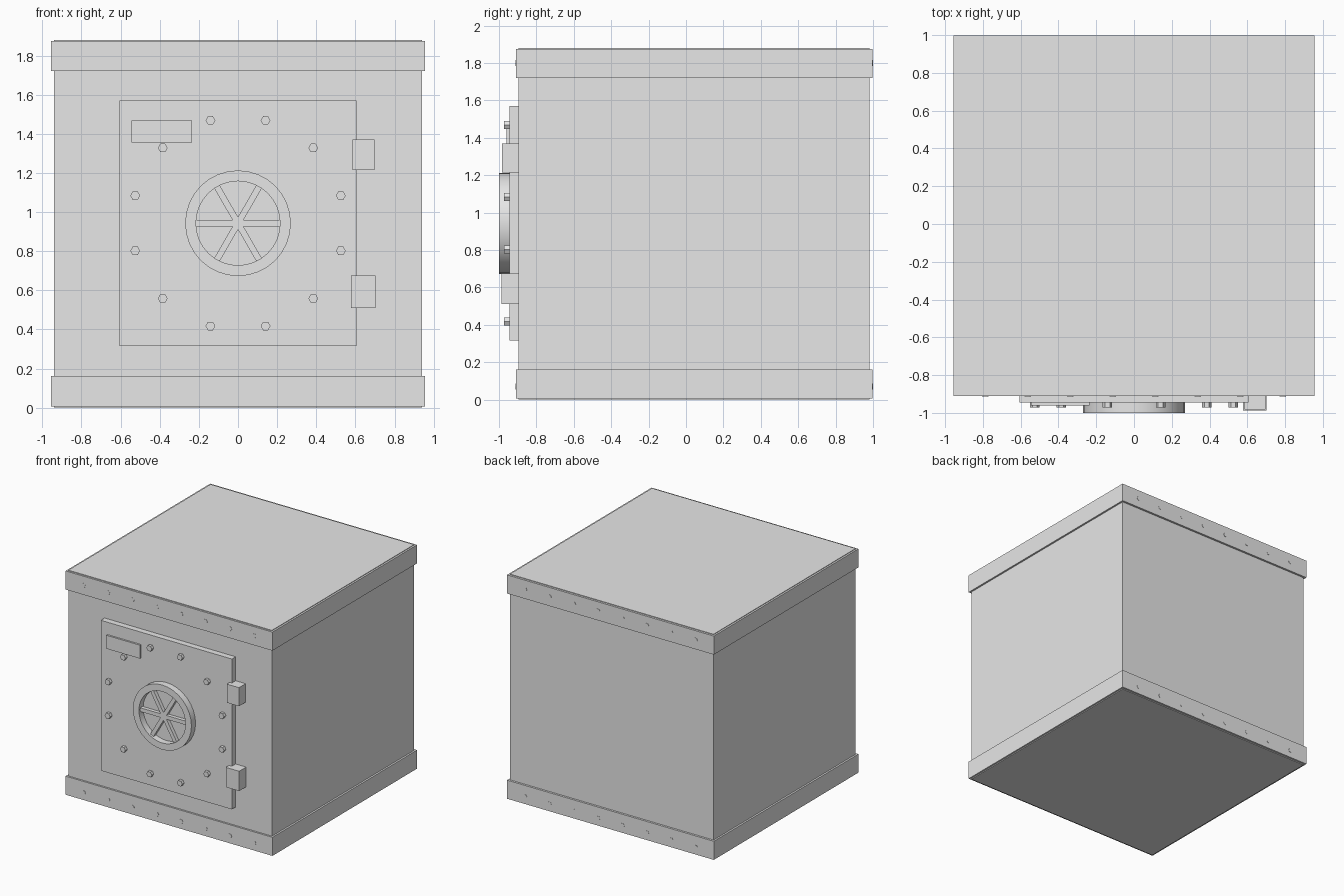
import bpy, bmesh, math
from mathutils import Matrix, Vector

cube = bpy.data.objects.get("Cube")
if cube:
    bpy.data.objects.remove(cube, do_unlink=True)

steel = bpy.data.materials.new("grey_steel")
steel.use_nodes = True
GREY = (0.8, 0.8, 0.8, 1)
steel.diffuse_color = GREY
steel.node_tree.nodes["Principled BSDF"].inputs["Base Color"].default_value = GREY


def finish(name, bm):
    mesh = bpy.data.meshes.new(name)
    bmesh.ops.recalc_face_normals(bm, faces=bm.faces)
    bm.to_mesh(mesh)
    bm.free()
    mesh.materials.append(steel)
    obj = bpy.data.objects.new(name, mesh)
    bpy.context.collection.objects.link(obj)
    return obj


def box(name, x, y, z):
    bm = bmesh.new()
    mid = Vector([sum(r) / 2 for r in (x, y, z)])
    size = [r[1] - r[0] for r in (x, y, z)]
    bmesh.ops.create_cube(bm, size=1, matrix=Matrix.Translation(mid) @ Matrix.Diagonal((*size, 1)))
    return finish(name, bm)


def add_stud(bm, x, z, front, back, radius):
    # Hexagonal stud lying along y
    place = Matrix.Translation((x, (front + back) / 2, z)) @ Matrix.Rotation(math.pi / 2, 4, "X")
    turn = Matrix.Rotation(math.pi / 6, 4, "Z")
    bmesh.ops.create_cone(bm, cap_ends=True, segments=6, radius1=radius, radius2=radius,
                          depth=back - front, matrix=place @ turn)


# Cabinet and its two surrounding bands
box("cabinet", (-0.94, 0.94), (-0.895, 0.98), (0, 1.88))
for name, low in (("bottom_band", 0.007), ("top_band", 1.72)):
    box(name, (-0.955, 0.955), (-0.91, 0.997), (low, low + 0.155))

# Nearly flush rivets on the front and back of the bands
bm = bmesh.new()
for z in (0.07, 1.8):
    for i in range(8):
        x = (i - 3.5) * 0.225
        add_stud(bm, x, z, -0.912, -0.9, 0.018)
        add_stud(bm, x, z, 0.99, 0.999, 0.018)
finish("band_rivets", bm)

# Door, name plate and hinges
box("door", (-0.605, 0.605), (-0.945, -0.89), (0.315, 1.57))
box("door_plate", (-0.545, -0.235), (-0.96, -0.94), (1.355, 1.467))
box("upper_hinge", (0.585, 0.697), (-0.983, -0.89), (1.215, 1.37))
box("lower_hinge", (0.578, 0.702), (-0.987, -0.89), (0.51, 0.675))

# Ring of twelve door bolts
CENTRE_Z = 0.943
bm = bmesh.new()
for i in range(12):
    a = math.radians(15 + 30 * i)
    add_stud(bm, 0.544 * math.cos(a), CENTRE_Z + 0.544 * math.sin(a), -0.972, -0.94, 0.025)
finish("door_bolts", bm)

# Wheel rim: rectangular section revolved about the y axis
bm = bmesh.new()
section = [(0.215, -0.94), (0.27, -0.94), (0.27, -1), (0.215, -1)]
verts = [bm.verts.new((r, y, CENTRE_Z)) for r, y in section]
edges = [bm.edges.new((verts[i], verts[(i + 1) % 4])) for i in range(4)]
bmesh.ops.spin(bm, geom=verts + edges, cent=(0, 0, CENTRE_Z), axis=(0, 1, 0),
               angle=math.tau, steps=32, use_merge=True)
bmesh.ops.remove_doubles(bm, verts=bm.verts, dist=0.0001)
rim = finish("wheel_rim", bm)
bpy.ops.object.select_all(action="DESELECT")
rim.select_set(True)
bpy.context.view_layer.objects.active = rim
bpy.ops.object.shade_smooth_by_angle(angle=math.radians(40))

# Wheel spokes: three bars crossing at the centre
bm = bmesh.new()
for i in range(3):
    place = Matrix.Translation((0, -0.968, CENTRE_Z)) @ Matrix.Rotation(i * math.pi / 3, 4, "Y")
    bmesh.ops.create_cube(bm, size=1, matrix=place @ Matrix.Diagonal((0.44, 0.03, 0.032, 1)))
finish("wheel_spokes", bm)
